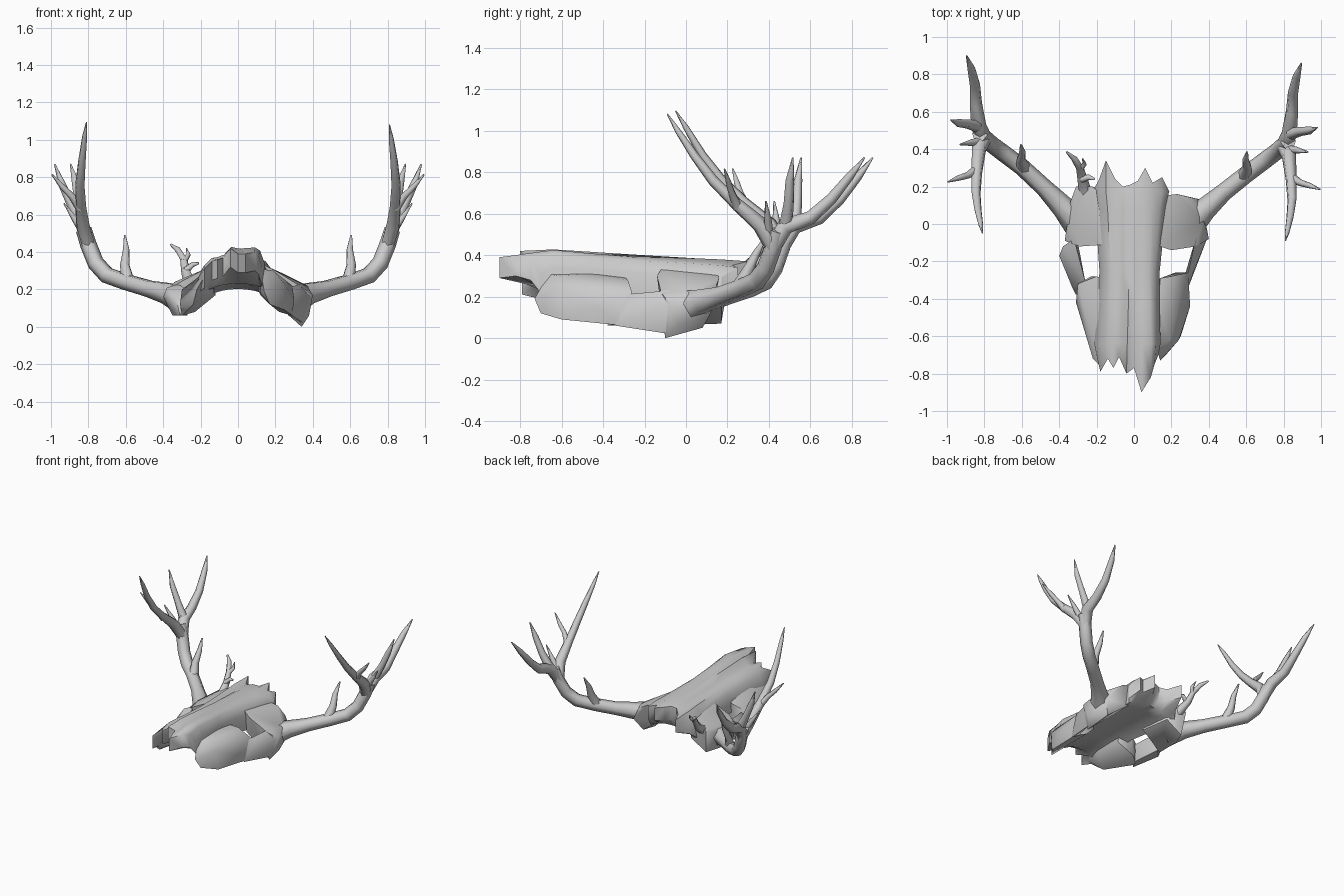
import bpy, bmesh
from mathutils import Vector


def finish(obj, angle):
    bpy.ops.object.select_all(action='DESELECT')
    obj.select_set(True)
    bpy.context.view_layer.objects.active = obj
    if obj.type == 'CURVE':
        bpy.ops.object.convert(target='MESH')
        obj = bpy.context.view_layer.objects.active
        # make all tube faces point outwards
        bm = bmesh.new()
        bm.from_mesh(obj.data)
        bmesh.ops.remove_doubles(bm, verts=bm.verts[:], dist=.0002)
        bmesh.ops.recalc_face_normals(bm, faces=bm.faces[:])
        bm.to_mesh(obj.data)
        bm.free()
    bpy.ops.object.shade_smooth_by_angle(angle=angle)
    return obj


def bm_object(name, bm, angle):
    bmesh.ops.recalc_face_normals(bm, faces=bm.faces[:])
    me = bpy.data.meshes.new(name)
    bm.to_mesh(me)
    bm.free()
    obj = bpy.data.objects.new(name, me)
    bpy.context.collection.objects.link(obj)
    return finish(obj, angle)


def hull(name, pts):
    bm = bmesh.new()
    for p in pts:
        bm.verts.new(p)
    res = bmesh.ops.convex_hull(bm, input=bm.verts[:])
    junk = {v for v in res['geom_interior'] if isinstance(v, bmesh.types.BMVert)}
    bmesh.ops.delete(bm, geom=list(junk), context='VERTS')
    return bm_object(name, bm, 1.0)


def tubes(name, paths):
    # each path point is x, y, z, radius
    cu = bpy.data.curves.new(name, 'CURVE')
    cu.dimensions = '3D'
    cu.bevel_depth = 1.0
    cu.bevel_resolution = 1
    cu.use_fill_caps = True
    for path in paths:
        sp = cu.splines.new('POLY')
        sp.points.add(len(path) - 1)
        for pt, (x, y, z, r) in zip(sp.points, path):
            pt.co = (x, y, z, 1)
            pt.radius = r
    obj = bpy.data.objects.new(name, cu)
    bpy.context.collection.objects.link(obj)
    return finish(obj, 1.2)


# Skull roof: ridged plate with jagged front and back
# back x, y, z, front x, y, z for each lengthwise ridge
ridges = [(-.22, .18, .27, -.21, -.66, .24), (-.19, .23, .31, -.18, -.79, .31),
          (-.15, .34, .35, -.14, -.72, .35), (-.10, .24, .34, -.11, -.77, .36),
          (-.06, .20, .36, -.08, -.71, .37), (-.02, .21, .37, -.04, -.80, .42),
          (.02, .23, .36, 0, -.77, .39), (.06, .30, .37, .04, -.90, .39),
          (.10, .22, .35, .09, -.82, .40), (.15, .25, .34, .11, -.75, .38),
          (.19, .17, .29, .13, -.70, .31)]
rows = ((0, None, 1), (.06, .17, 1), (.15, .08, .95), (.5, -.25, .86),
        (.65, -.42, .9), (.8, -.64, 1), (1, None, 1))
lifts = (0, .008, .01, .015, .022, .035, 0)
bm = bmesh.new()
grid = []
m = len(rows)
for i, (xb, yb, zb, xf, yf, zf) in enumerate(ridges):
    col = []
    for k, (t, y, squeeze) in enumerate(rows):
        if y is None:
            y = yf if t else yb
        lift = lifts[k] * (1 if i > 5 else .5)
        p = Vector((xb, yb, zb)).lerp(Vector((xf, yf, zf)), t)
        p.x *= squeeze
        # lower surface is a shallower arch
        low = .20 + .04 * t - 1.3 * p.x ** 2
        if k in (0, m - 1):
            low = max(low, p.z - .10)
        col.append((bm.verts.new((p.x, y, p.z + lift)), bm.verts.new((p.x, y, low))))
    grid.append(col)
n = len(grid)
for i in range(n - 1):
    for k in range(m - 1):
        for s in (0, 1):
            bm.faces.new([grid[i][k][s], grid[i + 1][k][s], grid[i + 1][k + 1][s], grid[i][k + 1][s]])
    for k in (0, m - 1):
        bm.faces.new([grid[i][k][0], grid[i + 1][k][0], grid[i + 1][k][1], grid[i][k][1]])
for i in (0, n - 1):
    for k in range(m - 1):
        bm.faces.new([grid[i][k][0], grid[i][k + 1][0], grid[i][k + 1][1], grid[i][k][1]])
bm_object('skull_roof', bm, 0.9)

# Cheeks
hull('right_cheek', [(.14, -.29, .29), (.20, -.28, .28), (.29, -.26, .22), (.30, -.44, .15),
                     (.29, -.30, .06), (.25, -.60, .09), (.24, -.62, .24), (.17, -.70, .12),
                     (.14, -.73, .19), (.12, -.66, .31), (.19, -.62, .30), (.22, -.26, .08),
                     (.13, -.45, .31), (.11, -.45, .19), (.12, -.66, .18), (.12, -.30, .17)])
hull('left_cheek', [(-.14, -.30, .29), (-.20, -.28, .25), (-.30, -.32, .20), (-.31, -.42, .12),
                    (-.30, -.34, .06), (-.24, -.62, .12), (-.22, -.72, .20), (-.18, -.76, .27),
                    (-.14, -.60, .32), (-.23, -.28, .08), (-.17, -.68, .18), (-.12, -.32, .17),
                    (-.13, -.55, .18)])

# Brows that carry the antlers, and the bones outside the eye holes
hull('right_brow', [(.14, -.12, .33), (.20, -.14, .30), (.33, -.12, .22), (.40, -.08, .17),
                    (.37, .02, .22), (.34, -.10, 0), (.38, -.04, .06), (.31, .08, .05),
                    (.36, .13, .14), (.31, .14, .24), (.23, .16, .29), (.15, .15, .31),
                    (.15, .12, .17), (.15, -.11, .17)])
hull('left_brow', [(-.15, -.11, .32), (-.20, -.10, .30), (-.29, -.12, .25), (-.37, -.09, .20),
                   (-.34, .00, .24), (-.32, -.10, .06), (-.34, .06, .08), (-.29, .17, .07),
                   (-.34, .12, .22), (-.31, .20, .25), (-.22, .20, .29), (-.17, .15, .31),
                   (-.16, .17, .15), (-.15, -.08, .17)])
hull('right_eye_bone', [(.33, -.08, .23), (.39, -.08, .16), (.35, -.08, .02), (.32, -.11, .05),
                        (.32, -.25, .20), (.28, -.30, .21), (.29, -.34, .06), (.27, -.28, .06)])
hull('left_eye_bone', [(-.32, -.08, .23), (-.38, -.12, .21), (-.40, -.17, .16), (-.35, -.15, .06),
                       (-.30, -.10, .07), (-.29, -.22, .20), (-.26, -.31, .19), (-.33, -.34, .15),
                       (-.31, -.38, .06), (-.27, -.30, .06)])

# Antlers: main beam with front and back branches and tines
antler = [
    [(.29, .00, .15, .09), (.38, .08, .18, .062), (.48, .17, .205, .048), (.60, .265, .24, .046),
     (.70, .34, .275, .046), (.76, .385, .34, .045), (.80, .42, .44, .045), (.825, .44, .52, .043)],
    [(.80, .42, .44, .04), (.83, .36, .545, .04), (.84, .24, .65, .03), (.845, .13, .76, .026),
     (.835, .04, .88, .021), (.82, -.04, 1.0, .014), (.81, -.09, 1.08, .003)],
    [(.80, .42, .44, .04), (.83, .48, .54, .042), (.845, .60, .58, .034), (.85, .70, .67, .028),
     (.87, .79, .78, .021), (.895, .86, .87, .004)],
    [(.84, .25, .63, .026), (.89, .22, .70, .018), (.94, .205, .75, .015), (.995, .185, .815, .004)],
    [(.83, .48, .54, .034), (.89, .495, .65, .025), (.94, .50, .76, .021), (.98, .515, .87, .004)],
    [(.81, .40, .48, .026), (.87, .395, .57, .018), (.93, .385, .66, .004)],
    [(.59, .26, .25, .038), (.605, .30, .33, .027), (.597, .34, .41, .019), (.605, .385, .49, .005)],
]
for side, name, shift in ((1, 'right_antler', 0), (-1, 'left_antler', .04)):
    tubes(name, [[(side * x, y + shift * min(1, max(0, (x - .3) / .3)),
                   z + (.015 if shift and z > .95 else 0), r)
                  for x, y, z, r in path] for path in antler])

# Small broken antler behind the left brow
tubes('broken_antler', [
    [(-.26, .17, .24, .035), (-.28, .26, .30, .025), (-.29, .30, .36, .02),
     (-.32, .35, .41, .017), (-.36, .385, .44, .006)],
    [(-.29, .29, .35, .018), (-.265, .32, .385, .012), (-.275, .35, .42, .003)],
    [(-.28, .24, .30, .02), (-.24, .25, .335, .015), (-.21, .24, .34, .006)]])
